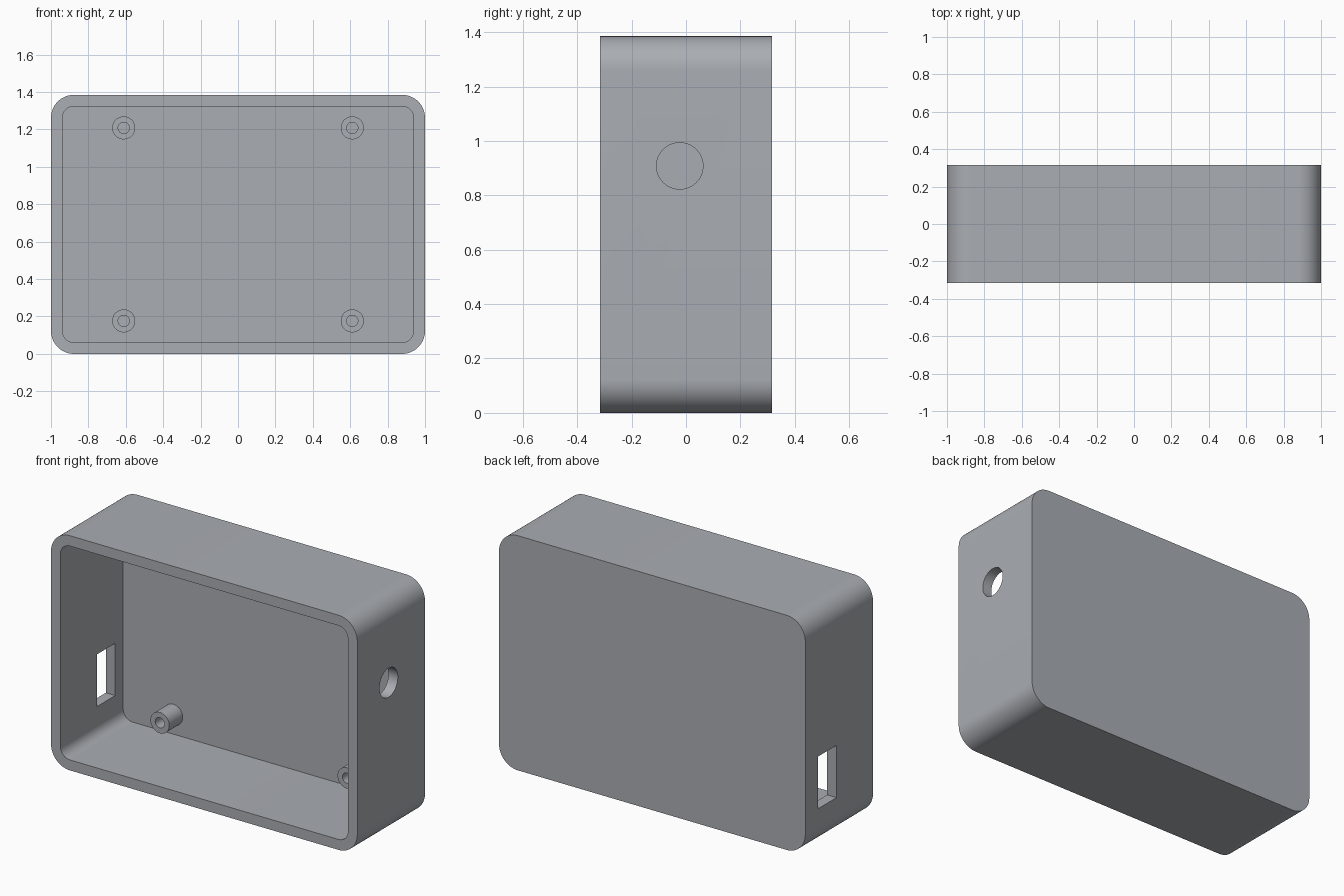
import bpy, bmesh, math

old = bpy.data.objects.get("Cube")
if old:
    bpy.data.objects.remove(old)

# Main dimensions
W, H, D = 2.0, 1.385, 0.631
WALL, FLOOR_T, CORNER = 0.0615, 0.046, 0.123
FRONT, BACK = -D / 2, D / 2
FLOOR = BACK - FLOOR_T

grey = bpy.data.materials.new("matte_grey")
grey.use_nodes = True
colour = (0.40, 0.42, 0.45, 1)
grey.diffuse_color = colour
shader = grey.node_tree.nodes["Principled BSDF"]
shader.inputs["Base Color"].default_value = colour
shader.inputs["Roughness"].default_value = 0.6


def rounded_loop(w, h, r, y, cx=0, cz=H / 2, steps=14):
    """Points of a rounded rectangle in the xz plane; r = w/2 gives a circle."""
    pts = []
    for i, (sx, sz) in enumerate([(1, 1), (-1, 1), (-1, -1), (1, -1)]):
        for k in range(steps + 1):
            if k == steps and w <= 2 * r:
                continue
            a = (i + k / steps) * math.pi / 2
            pts.append((cx + sx * (w / 2 - r) + r * math.cos(a), y,
                        cz + sz * (h / 2 - r) + r * math.sin(a)))
    return pts


def loft(name, loops):
    """Skin consecutive loops and cap both ends."""
    bm = bmesh.new()
    rings = [[bm.verts.new(p) for p in loop] for loop in loops]
    n = len(rings[0])
    for a, b in zip(rings, rings[1:]):
        for i in range(n):
            j = (i + 1) % n
            bm.faces.new((a[i], a[j], b[j], b[i]))
    bm.faces.new(rings[0])
    bm.faces.new(rings[-1])
    bmesh.ops.recalc_face_normals(bm, faces=bm.faces[:])
    mesh = bpy.data.meshes.new(name)
    bm.to_mesh(mesh)
    bm.free()
    mesh.materials.append(grey)
    ob = bpy.data.objects.new(name, mesh)
    bpy.context.collection.objects.link(ob)
    return ob


def activate(ob):
    bpy.ops.object.select_all(action='DESELECT')
    ob.select_set(True)
    bpy.context.view_layer.objects.active = ob


def smooth(ob):
    activate(ob)
    bpy.ops.object.shade_smooth_by_angle(angle=math.radians(30))


def cut(ob, cutter):
    """Subtract the cutter for good and remove it."""
    cutter.hide_render = True
    activate(ob)
    mod = ob.modifiers.new("opening", 'BOOLEAN')
    mod.operation, mod.solver, mod.object = 'DIFFERENCE', 'EXACT', cutter
    bpy.ops.object.modifier_apply(modifier=mod.name)
    bpy.data.objects.remove(cutter)


# Open-fronted case with a hollow pocket
inner = (W - 2 * WALL, H - 2 * WALL, CORNER - WALL)
case = loft("case_shell", [
    rounded_loop(W, H, CORNER, BACK),
    rounded_loop(W, H, CORNER, FRONT),
    rounded_loop(*inner, FRONT),
    rounded_loop(*inner, FLOOR)])

# Round cable hole through the left wall
bpy.ops.mesh.primitive_cylinder_add(vertices=48, radius=0.0855, depth=0.2,
                                    location=(W / 2, -0.023, 0.908),
                                    rotation=(0, math.pi / 2, 0))
cut(case, bpy.context.object)

# Rectangular port through the right wall
bpy.ops.mesh.primitive_cube_add(size=1, location=(-W / 2, 0.11, 0.384))
port = bpy.context.object
port.scale = (0.2, 0.17, 0.308)
cut(case, port)
smooth(case)

# Four hollow screw posts on the floor of the pocket
TIP = FLOOR - 0.126
for side, sx in (("left", 1), ("right", -1)):
    for level, sz in (("upper", 1), ("lower", -1)):
        cx, cz = sx * 0.611, H / 2 + sz * 0.516

        def ring(r, y):
            return rounded_loop(2 * r, 2 * r, r, y, cx, cz, 10)

        smooth(loft(f"screw_post_{level}_{side}", [
            ring(0.0615, FLOOR + 0.02), ring(0.0615, TIP),
            ring(0.03, TIP), ring(0.03, FLOOR - 0.002)]))
